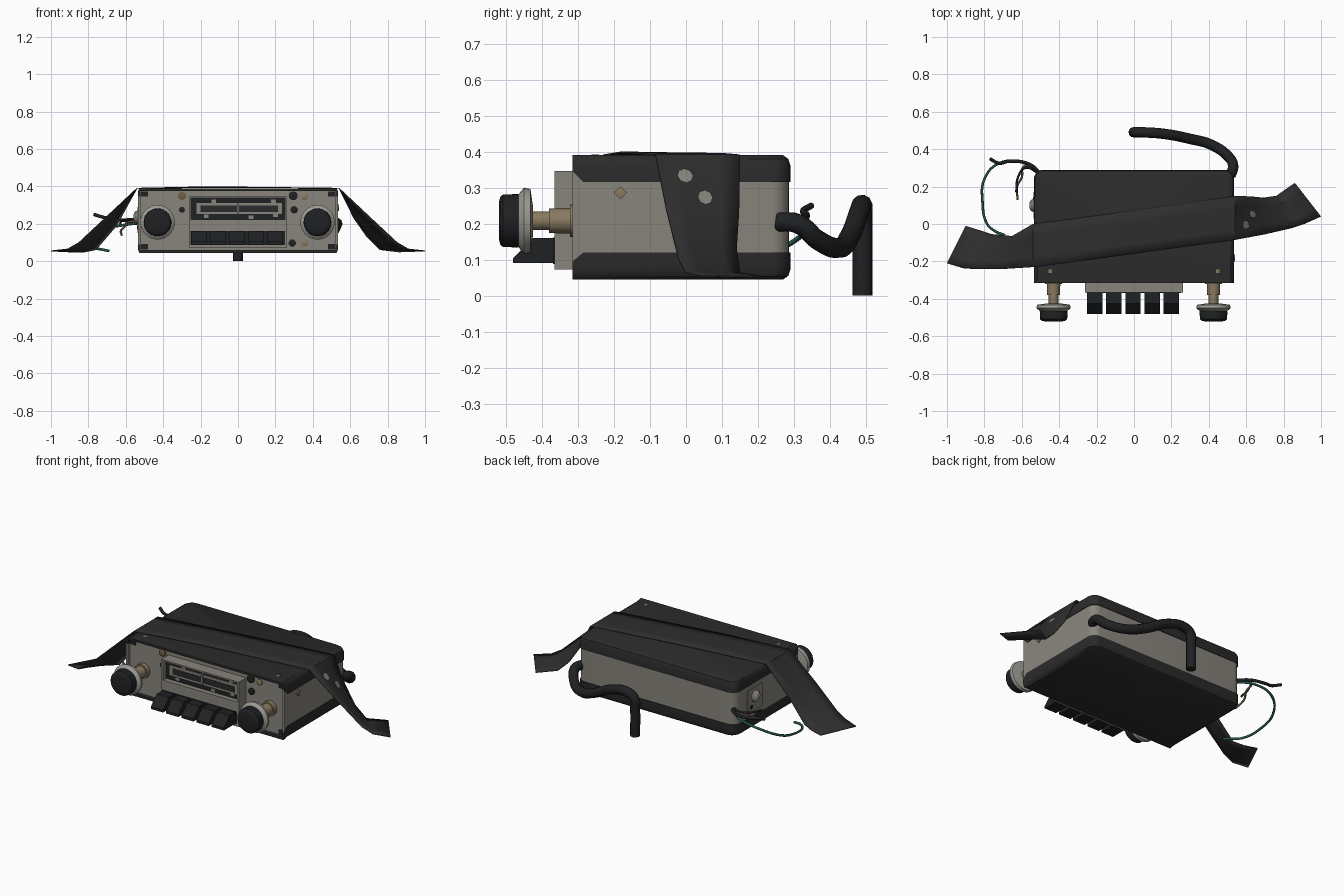
import bpy, bmesh, math
from mathutils import Vector

if "Cube" in bpy.data.objects:
    bpy.data.objects.remove(bpy.data.objects["Cube"])


def material(name, r, g, b):
    m = bpy.data.materials.new(name)
    m.diffuse_color = (r, g, b, 1)
    m.use_nodes = True
    m.node_tree.nodes["Principled BSDF"].inputs["Base Color"].default_value = m.diffuse_color
    return m


DARK = material("charcoal_shell", .024, .024, .024)
STRAP = material("dark_strap", .027, .027, .027)
BLACK = material("black_plastic", .014, .015, .016)
GREY = material("warm_grey_metal", .25, .235, .205)
LIGHT = material("light_metal", .34, .33, .30)
BRASS = material("old_brass", .25, .195, .115)
TEAL = material("teal_wire", .02, .10, .08)
RUST = material("rust_brown", .17, .11, .06)


def make(name, bm, mat, smooth=True):
    bmesh.ops.recalc_face_normals(bm, faces=bm.faces)
    me = bpy.data.meshes.new(name)
    bm.to_mesh(me)
    bm.free()
    me.materials.append(mat)
    ob = bpy.data.objects.new(name, me)
    bpy.context.collection.objects.link(ob)
    if smooth:
        bpy.ops.object.select_all(action='DESELECT')
        ob.select_set(True)
        bpy.context.view_layer.objects.active = ob
        bpy.ops.object.shade_smooth_by_angle(angle=math.radians(35))
    return ob


def box(name, x0, x1, y0, y1, z0, z1, mat):
    bm = bmesh.new()
    bmesh.ops.create_cube(bm, size=1)
    for v in bm.verts:
        v.co = ((x0 + x1) / 2 + v.co.x * (x1 - x0), (y0 + y1) / 2 + v.co.y * (y1 - y0),
                (z0 + z1) / 2 + v.co.z * (z1 - z0))
    return make(name, bm, mat, False)


def loft(name, rings, mat):
    bm = bmesh.new()
    loops = [[bm.verts.new(p) for p in ring] for ring in rings]
    n = len(loops[0])
    for a, b in zip(loops, loops[1:]):
        for i in range(n):
            bm.faces.new((a[i], a[(i + 1) % n], b[(i + 1) % n], b[i]))
    bm.faces.new(loops[0])
    bm.faces.new(loops[-1])
    return make(name, bm, mat)


def lathe(name, profile, x, z, mat, seg=24):
    """Solid turned round a front-to-back axis; profile is (y, radius)."""
    ang = [2 * math.pi * i / seg for i in range(seg)]
    return loft(name, [[(x + r * math.cos(a), y, z + r * math.sin(a)) for a in ang]
                       for y, r in profile], mat)


def tube(name, pts, radius, mat, res=3):
    cu = bpy.data.curves.new(name, 'CURVE')
    cu.dimensions = '3D'
    cu.bevel_depth, cu.bevel_resolution, cu.resolution_u = radius, res, 6
    cu.use_fill_caps = True
    sp = cu.splines.new('BEZIER')
    sp.bezier_points.add(len(pts) - 1)
    for bp, p in zip(sp.bezier_points, pts):
        bp.co = p
        bp.handle_left_type = bp.handle_right_type = 'AUTO'
    cu.materials.append(mat)
    ob = bpy.data.objects.new(name, cu)
    bpy.context.collection.objects.link(ob)
    return ob


# Case: outline has square front corners and rounded back corners
def ring(inset, z, zfront=None):
    w, yb, r = .535 - inset, .29 - inset, .05
    wf = .535 - inset * .4
    zf = z if zfront is None else zfront
    pts = [(-wf, -.315, zf), (wf, -.315, zf), (w, -.285, z)]
    for sx, start in ((1, 0), (-1, 90)):
        for k in range(7):
            a = math.radians(start + 15 * k)
            pts.append((sx * (w - r) + r * math.cos(a), yb - r + r * math.sin(a), z))
    return pts + [(-w, -.285, z)]


case = [
    loft("top_cover", [ring(0, .315, .345), ring(0, .362), ring(.006, .38), ring(.02, .39)], DARK),
    loft("case_middle", [ring(.004, .09), ring(.004, .35)], GREY),
    loft("bottom_cover", [ring(.02, .045), ring(.006, .055), ring(0, .073), ring(0, .12, .095)], DARK),
]
cutter = box("front_recess_cutter", -.522, .522, -.4, -.288, .06, .377, GREY)
cutter.hide_render = True
cutter.hide_viewport = True
for ob in case:
    m = ob.modifiers.new("recess", 'BOOLEAN')
    m.operation, m.object, m.solver = 'DIFFERENCE', cutter, 'EXACT'

# Face plate and screws
box("face_plate", -.521, .521, -.295, -.284, .061, .376, GREY)
for x, z, r, mat in ((-.3, .35, .022, RUST), (.295, .35, .024, BLACK), (-.3, .275, .016, BLACK),
                     (.3, .275, .02, BLACK), (.355, .345, .018, BRASS), (.355, .097, .018, BRASS),
                     (.29, .097, .02, BLACK)):
    lathe("face_screw", [(-.29, r), (-.303, r), (-.306, r * .7)], x, z, mat, 12)
for sx in (-1, 1):
    for z in (.078, .36):
        box("corner_tab", sx * .5 - .018, sx * .5 + .018, -.3, -.293, z - .014, z + .014, BLACK)
    box("cover_rivet", sx * .448 - .01, sx * .448 + .01, -.262, -.242, .385, .392, BRASS)

# Dial bezel: four frame bars round a recessed dark dial
box("bezel_lower", -.262, .262, -.365, -.29, .073, .222, GREY)
box("bezel_top", -.262, .262, -.365, -.29, .337, .346, GREY)
for sx in (-1, 1):
    box("bezel_side", sx * .256 - .006, sx * .256 + .006, -.365, -.29, .222, .337, GREY)
box("dial_back", -.25, .25, -.335, -.29, .222, .337, BLACK)
box("dial_scale", -.222, .235, -.341, -.33, .252, .312, GREY)
box("dial_slot", -.2, .215, -.344, -.338, .262, .297, DARK)
box("dial_needle", -.004, .004, -.35, -.34, .25, .325, LIGHT)
for x, z in ((-.17, .24), (-.13, .32), (.07, .235), (.2, .245), (.19, .32)):
    box("dial_mark", x - .013, x + .013, -.34, -.333, z - .009, z + .009, GREY)

# Five wedge push buttons
box("button_slot", -.255, .25, -.369, -.36, .088, .162, BLACK)
for i in range(5):
    x = -.21 + i * .1025
    prof = [(-.365, .09), (-.48, .09), (-.48, .105), (-.425, .16), (-.365, .16)]
    loft("push_button", [[(x + s * .041, y, z) for y, z in prof] for s in (-1, 1)], BLACK)

# Two control knobs
for x in (-.43, .425):
    lathe("shaft_nut", [(-.28, .045), (-.322, .045), (-.322, .036), (-.38, .034)], x, .208, BRASS, 12)
    lathe("knob_shaft", [(-.37, .026), (-.435, .026)], x, .208, BRASS, 16)
    lathe("knob_ring", [(-.425, .04), (-.432, .088), (-.45, .092), (-.468, .07)], x, .208, LIGHT, 32)
    lathe("knob_cap", [(-.45, .068), (-.468, .074), (-.508, .073), (-.516, .066), (-.52, .05)],
          x, .208, BLACK, 32)

# Side screw and side plate with dome
loft("side_screw", [[(x, -.182 + r * math.cos(a * math.pi / 2), .286 + r * math.sin(a * math.pi / 2))
                     for a in range(4)] for x, r in ((.525, .018), (.539, .018), (.54, .012))], BRASS)
box("side_plate", -.537, -.525, .03, .17, .15, .29, GREY)
loft("side_dome", [[(x, .1 + r * math.cos(a * math.pi / 10), .235 + r * math.sin(a * math.pi / 10))
                    for a in range(20)]
                   for x, r in ((-.53, .036), (-.545, .034), (-.555, .024), (-.56, .008))], LIGHT)
box("side_slot", -.539, -.53, .125, .145, .17, .19, BLACK)

# Draped strap: front and back edges, joined by a smooth sheet
front = [(-1, -.21, .055), (-.91, -.237, .065), (-.85, -.24, .1), (-.7, -.24, .24), (-.54, -.23, .39),
         (-.16, -.18, .398), (.2, -.13, .394), (.54, -.085, .39),
         (.7, -.055, .24), (.85, -.02, .1), (.91, 0, .065), (1, .04, .055)]
back = [(-.9, -.01, .05), (-.82, -.035, .05), (-.76, -.055, .062), (-.65, -.065, .19), (-.54, 0, .39),
        (-.16, .05, .394), (.2, .1, .394), (.54, .15, .39),
        (.62, .147, .23), (.69, .14, .13), (.76, .15, .062), (.86, .22, .05)]
front, back = [[Vector(p) for p in e] for e in (front, back)]
bm = bmesh.new()
rows = [[bm.verts.new(f.lerp(b, t / 4)) for t in range(5)] for f, b in zip(front, back)]
for a, b in zip(rows, rows[1:]):
    for i in range(4):
        bm.faces.new((a[i], b[i], b[i + 1], a[i + 1]))
strap = make("strap", bm, STRAP)
mod = strap.modifiers.new("thickness", 'SOLIDIFY')
mod.thickness, mod.offset = .005, 0

# Worn patches lying on the strap's right slope
for u, t in ((.4, .32), (.78, .55)):
    bm = bmesh.new()
    vs = []
    for k in range(8):
        a = k * math.pi / 4
        uu, tt = u + .13 * math.sin(a), t + .1 * math.cos(a)
        p = front[7].lerp(front[8], uu).lerp(back[7].lerp(back[8], uu), tt)
        vs.append(bm.verts.new(p + Vector((.005, 0, .0045))))
    bm.faces.new(vs)
    make("worn_patch", bm, GREY, False)

# Thick aerial cable from the back right corner
tube("aerial_cable", [(.515, .255, .205), (.53, .31, .2), (.5, .365, .155), (.41, .425, .132),
                      (.3, .455, .165), (.16, .482, .235), (.05, .49, .25), (.006, .49, .225),
                      (0, .49, .16), (0, .49, 0)], .028, BLACK)

# Loose wires at the back left corner
tube("black_wire", [(-.5, .27, .21), (-.56, .32, .215), (-.67, .335, .225), (-.72, .325, .235),
                    (-.77, .348, .25)], .009, BLACK, 2)
tube("green_wire", [(-.51, .275, .205), (-.6, .33, .195), (-.72, .325, .17), (-.8, .24, .12),
                    (-.81, .12, .085), (-.785, 0, .07), (-.74, -.04, .065), (-.69, -.06, .055)],
     .007, TEAL, 2)
tube("grey_wire", [(-.51, .27, .2), (-.585, .31, .21), (-.6, .25, .19), (-.625, .2, .165),
                   (-.622, .13, .14)], .006, RUST, 2)
tube("short_wire", [(-.51, .27, .22), (-.58, .3, .225), (-.62, .25, .215), (-.63, .17, .2)], .006, BLACK, 2)
